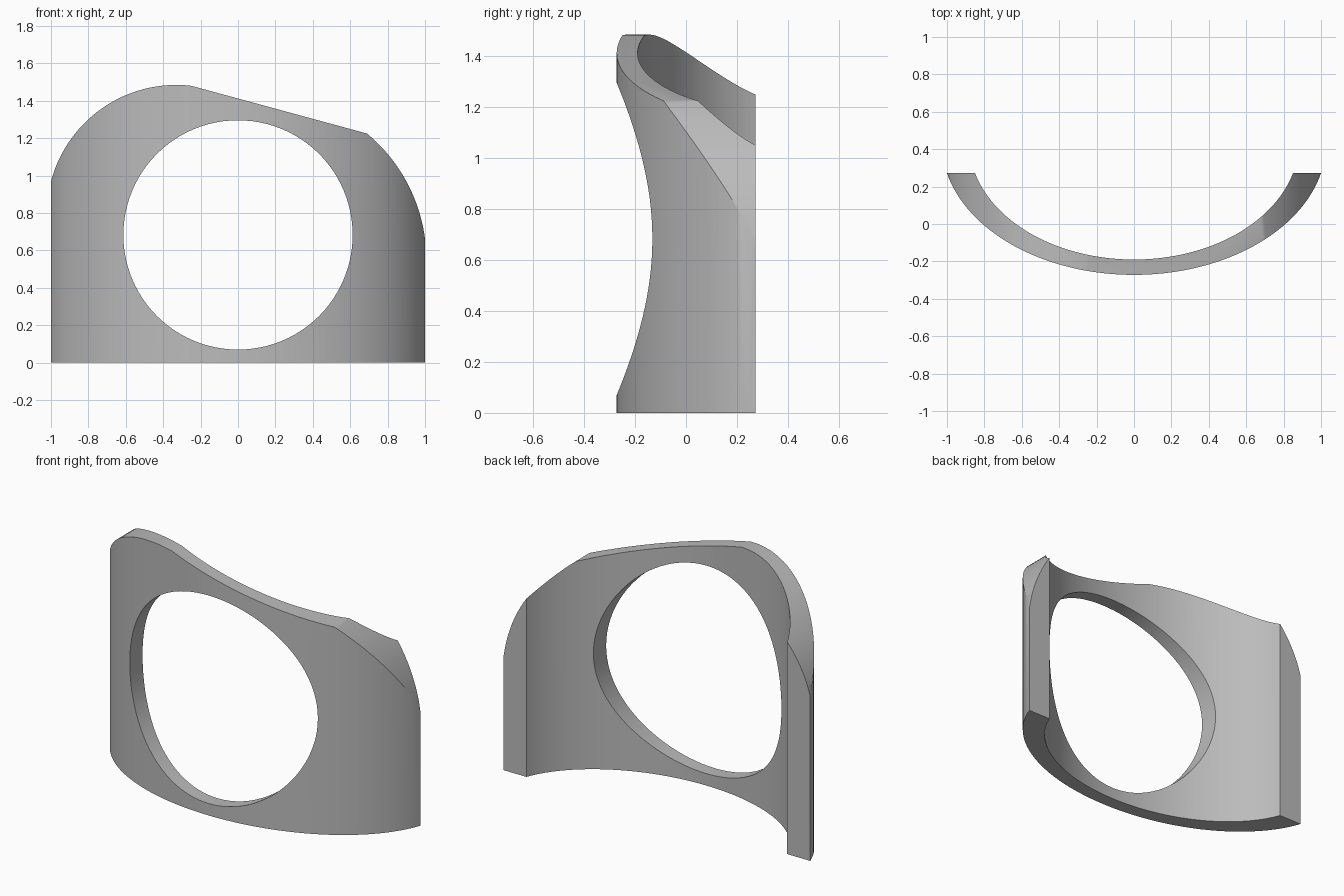
import bpy, bmesh
from math import sin, cos, asin, atan2, pi, radians

cube = bpy.data.objects.get("Cube")
if cube:
    bpy.data.objects.remove(cube)

BACK = 0.272      # y of the two flat end faces
CENTRE_Y = 0.438  # centre of the plan ellipses

grey = bpy.data.materials.new("plain grey")
grey.use_nodes = True
grey.diffuse_color = (0.5, 0.5, 0.5, 1)
grey.node_tree.nodes["Principled BSDF"].inputs["Base Color"].default_value = (0.5, 0.5, 0.5, 1)


def prism(name, points, offset):
    """Extrude a closed outline of 3D points into a solid."""
    bm = bmesh.new()
    face = bm.faces.new([bm.verts.new(p) for p in points])
    out = bmesh.ops.extrude_face_region(bm, geom=[face])
    new = [g for g in out["geom"] if isinstance(g, bmesh.types.BMVert)]
    bmesh.ops.translate(bm, verts=new, vec=offset)
    bmesh.ops.recalc_face_normals(bm, faces=bm.faces)
    mesh = bpy.data.meshes.new(name)
    bm.to_mesh(mesh)
    bm.free()
    mesh.materials.append(grey)
    obj = bpy.data.objects.new(name, mesh)
    bpy.context.scene.collection.objects.link(obj)
    return obj


def plan_arc(a, b, half_width, n=72):
    """Front part of an ellipse, ending on the flat back plane."""
    end = asin((CENTRE_Y - BACK) / b)
    pts = []
    for i in range(n + 1):
        t = pi + end + (pi - 2 * end) * i / n
        pts.append((a * cos(t), CENTRE_Y + b * sin(t), 0))
    k = half_width / pts[-1][0]
    return [(x * k, y, z) for x, y, z in pts]


def arc(cx, cz, r, start, end, n=40):
    """Circular arc in the front plane."""
    return [(cx + r * cos(start + (end - start) * i / n), -1,
             cz + r * sin(start + (end - start) * i / n)) for i in range(n + 1)]


def cut(obj, cutter, operation):
    mod = obj.modifiers.new(operation.lower(), "BOOLEAN")
    mod.operation = operation
    mod.solver = "EXACT"
    mod.object = cutter


# Curved wall, thicker towards its ends
outer = plan_arc(1.03, 0.71, 1.0)
inner = plan_arc(0.88, 0.628, 0.85)
shell = prism("curved_shell", outer + inner[::-1], (0, 0, 1.7))

# Front outline: large shoulder, sloping top, smaller shoulder
left_shoulder = arc(0.13, 0.55, 0.877, 0.0, atan2(0.675, 0.56))
right_shoulder = arc(-0.33, 0.792, 0.693, atan2(0.685, 0.08), pi)
outline = [(-1.1, -1, -0.2), (1.1, -1, -0.2), (1.1, -1, 0.55)]
outline += left_shoulder + right_shoulder + [(-1.1, -1, 0.792)]
silhouette = prism("outline_cutter", outline, (0, 2, 0))

# Round window straight through the wall
window = prism("window_cutter", arc(0, 0.683, 0.613, 0, 2 * pi, 96)[:-1], (0, 2, 0))

cut(shell, silhouette, "INTERSECT")
cut(shell, window, "DIFFERENCE")

# Bake the cuts and remove the cutters
bpy.context.view_layer.update()
graph = bpy.context.evaluated_depsgraph_get()
final = bpy.data.meshes.new_from_object(shell.evaluated_get(graph))
shell.modifiers.clear()
shell.data = final
for helper in (silhouette, window):
    bpy.data.objects.remove(helper)

# Smooth walls with crisp rims
bpy.ops.object.select_all(action="DESELECT")
shell.select_set(True)
bpy.context.view_layer.objects.active = shell
bpy.ops.object.shade_smooth_by_angle(angle=radians(30))
